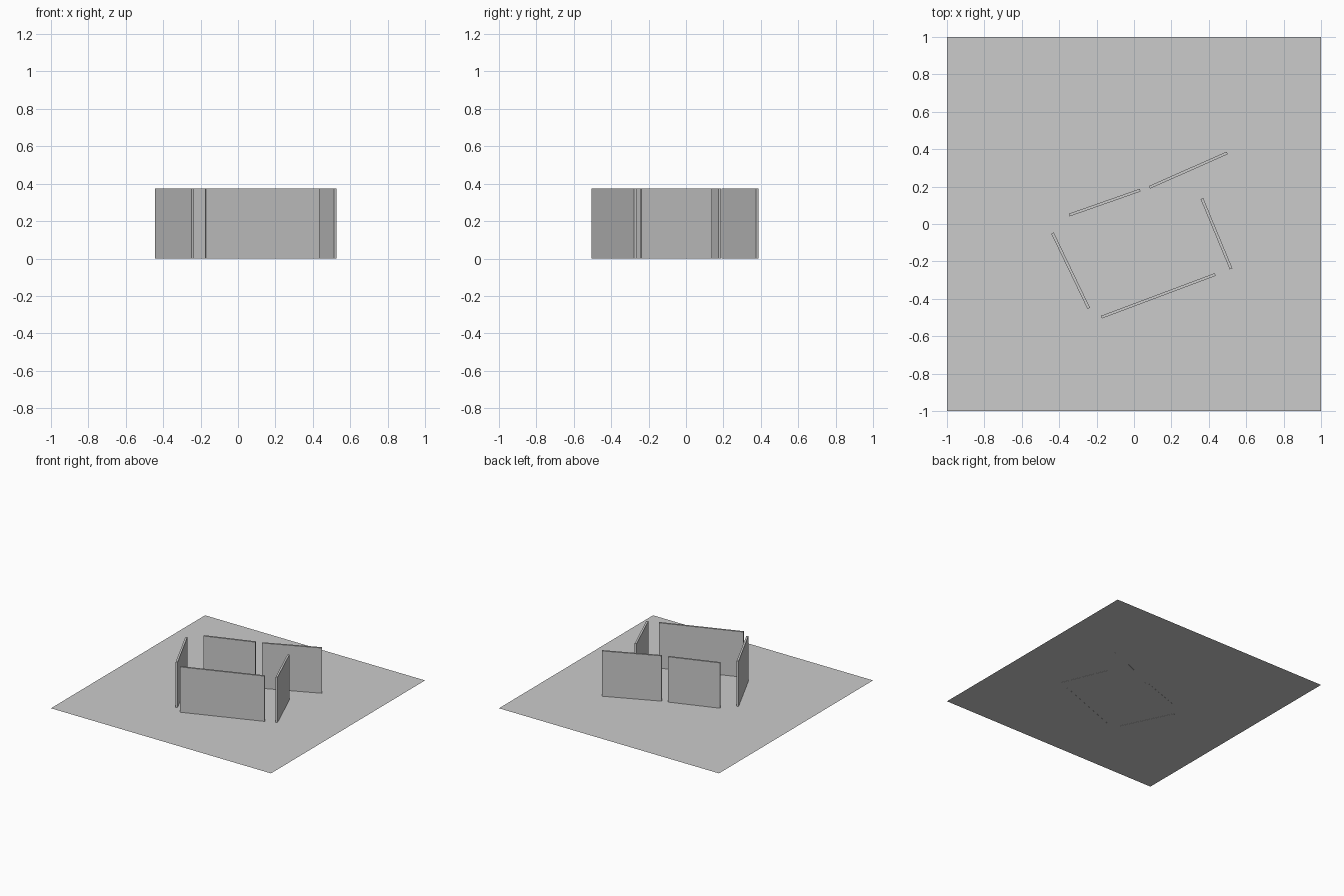
import bpy
import math
from mathutils import Vector

default_cube = bpy.data.objects.get("Cube")
if default_cube:
    bpy.data.objects.remove(default_cube, do_unlink=True)

HEIGHT = 0.373
THICKNESS = 0.015

# Single plain grey
grey = bpy.data.materials.new("light_grey")
grey.use_nodes = True
colour = (0.6, 0.6, 0.6, 1)
grey.diffuse_color = colour
grey.node_tree.nodes["Principled BSDF"].inputs["Base Color"].default_value = colour


def finish(name):
    obj = bpy.context.object
    obj.name = name
    obj.data.materials.append(grey)
    return obj


def wall(name, start, end):
    """Upright thin panel whose centre line runs from start to end."""
    a, b = Vector(start), Vector(end)
    run, mid = b - a, (a + b) / 2
    bpy.ops.mesh.primitive_cube_add(
        size=1,
        location=(mid.x, mid.y, HEIGHT / 2),
        rotation=(0, 0, math.atan2(run.y, run.x)))
    obj = finish(name)
    obj.scale = (run.length, THICKNESS, HEIGHT)


# Thin ground sheet
bpy.ops.mesh.primitive_plane_add(size=2, location=(0, 0, 0.001))
finish("floor")

# Five free-standing walls with open corners
wall("front_wall", (-0.174, -0.498), (0.434, -0.27))
wall("right_wall", (-0.436, -0.048), (-0.242, -0.451))
wall("left_wall", (0.363, 0.136), (0.519, -0.24))
wall("back_right_wall", (-0.346, 0.048), (0.033, 0.181))
wall("back_left_wall", (0.083, 0.196), (0.498, 0.38))
